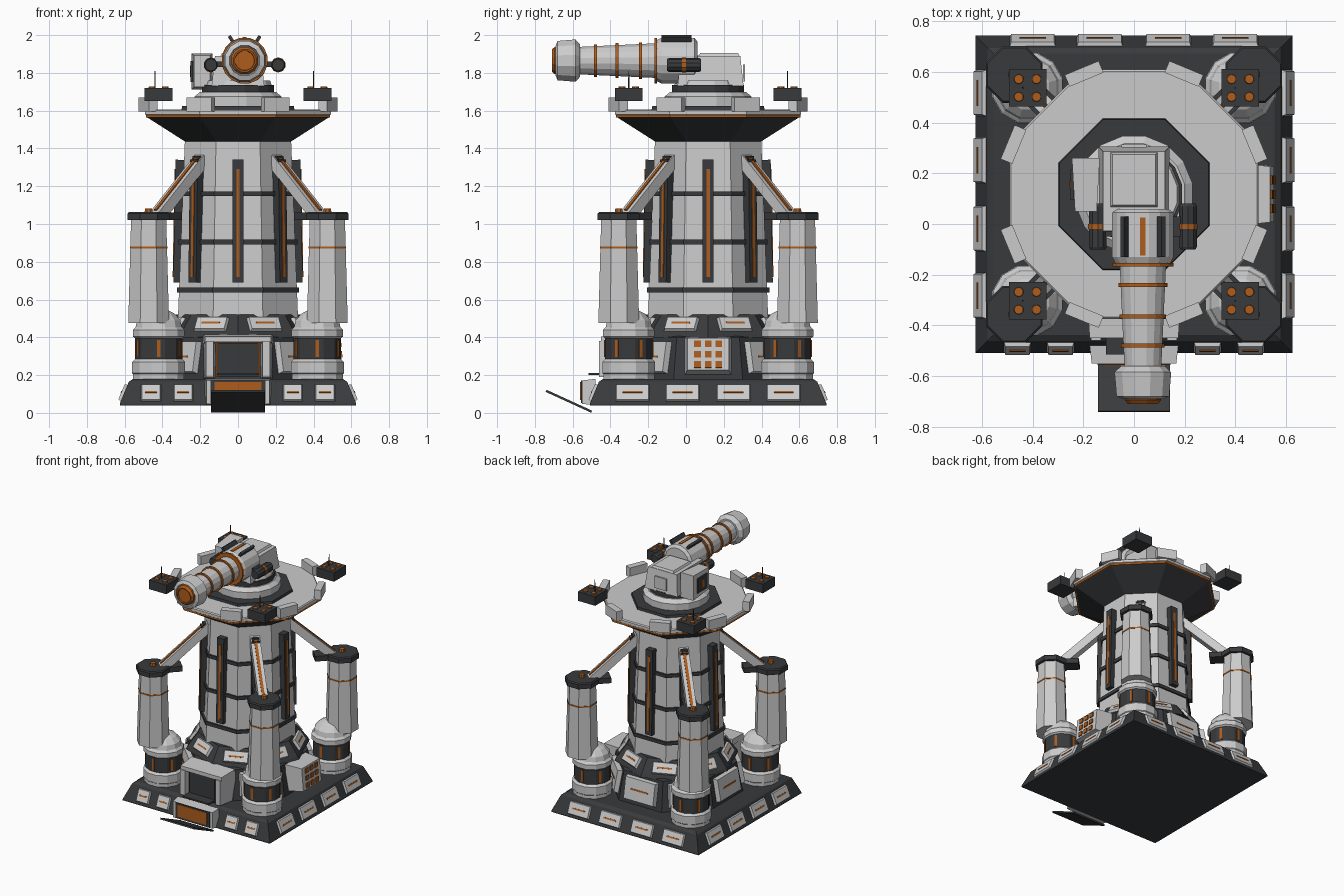
import bpy, bmesh
from math import radians, cos, sin, pi
from mathutils import Matrix, Vector

if "Cube" in bpy.data.objects:
    bpy.data.objects.remove(bpy.data.objects["Cube"])

CY = 0.117                       # tower axis in y
C = (0, CY)
T = lambda x, y, z: Matrix.Translation((x, y, z))
R = lambda a, ax: Matrix.Rotation(radians(a), 4, ax)


def material(name, rgb):
    m = bpy.data.materials.new(name)
    m.diffuse_color = (*rgb, 1)
    m.use_nodes = True
    m.node_tree.nodes["Principled BSDF"].inputs["Base Color"].default_value = m.diffuse_color
    return m


DARK = material("dark_metal", (0.04, 0.042, 0.046))
ORANGE = material("orange_trim", (0.42, 0.11, 0.012))


def add(name, bm, mat):
    bmesh.ops.recalc_face_normals(bm, faces=bm.faces)
    me = bpy.data.meshes.new(name)
    bm.to_mesh(me)
    bm.free()
    if mat:
        me.materials.append(mat)
    ob = bpy.data.objects.new(name, me)
    bpy.context.collection.objects.link(ob)
    return ob


def lathe(name, profile, n=8, M=T(0, CY, 0), mat=None):
    """Prism stack from (apothem, height) points, flats facing the axes."""
    bm = bmesh.new()
    rings = []
    for r, z in profile:
        r /= cos(pi / n)
        rings.append([bm.verts.new(M @ Vector((r * cos((i + .5) * 2 * pi / n),
                      r * sin((i + .5) * 2 * pi / n), z))) for i in range(n)])
    for a, b in zip(rings, rings[1:]):
        for i in range(n):
            j = (i + 1) % n
            bm.faces.new((a[i], a[j], b[j], b[i]))
    bm.faces.new(rings[0])
    bm.faces.new(rings[-1])
    return add(name, bm, mat)


def box(name, size, M, mat=None, inset=0):
    """Box whose local -y face can be inset to give a bevelled plate."""
    bm = bmesh.new()
    bmesh.ops.create_cube(bm, size=1)
    for v in bm.verts:
        s = [1 if c > 0 else -1 for c in v.co]
        k = inset if s[1] < 0 else 0
        v.co = M @ Vector((s[0] * (size[0] / 2 - k), s[1] * size[1] / 2, s[2] * (size[2] / 2 - k)))
    return add(name, bm, mat)


def at(ang, dist, z, tilt=0, side=0, c=C):
    """Frame on a side of the tower: 0 front, 90 right, 180 back, 270 left."""
    return T(c[0], c[1], 0) @ R(ang, 'Z') @ T(side, -dist, z) @ R(-tilt, 'X')


def panel(name, w, h, M, depth=0.03, stripe=0.55):
    box(name, (w, depth, h), M, None, 0.01)
    box(name + "_stripe", (w * stripe, 0.006, 0.011), M @ T(0, -depth / 2, 0), ORANGE)


# Base plinth with sloped armour panels
lathe("base_plinth", [(.626, .04), (.626, .05), (.578, .165), (.555, .18)], 4, mat=DARK)
for ang in (0, 90, 180, 270):
    w, spots = (.115, (-.46, -.29, .29, .46)) if ang == 0 else (.19, (-.4, -.135, .135, .4))
    for s in spots:
        panel("base_panel", w, .105, at(ang, .603, .105, 22.6, s))

# Lower gate and ramp
box("gate_block", (.35, .07, .14), T(0, -.515, .11), None, .008)
box("gate_frame", (.29, .012, .12), T(0, -.55, .112), DARK)
box("gate_panel", (.25, .014, .095), T(0, -.553, .115), ORANGE)
box("ramp", (.285, .265, .012), T(0, -.62, .0615) @ R(-24.6, 'X'), DARK)

# Two-tier octagonal skirt
lathe("lower_skirt", [(.44, .18), (.40, .40), (.36, .41)], mat=DARK)
lathe("upper_skirt", [(.405, .40), (.395, .42), (.325, .52)], M=T(0, CY, 0) @ R(22.5, 'Z'), mat=DARK)
for i in range(8):
    panel("upper_skirt_panel", .19, .095, at(22.5 + 45 * i, .366, .468, 35))
for ang in (45, 135, 180, 225, 270, 315):
    panel("lower_skirt_panel", .27, .18, at(ang, .43, .295, 10), .045)

# Vent grid on the right
vent = at(90, .48, .305, 5)
box("vent_housing", (.25, .13, .2), vent, None, .015)
for i in (-1, 0, 1):
    for k in (-1, 0, 1):
        box("vent_cell", (.035, .012, .035), vent @ T(i * .056, -.066, k * .055), ORANGE)

# Front entrance
for s in (-1, 1):
    box("door_jamb", (.06, .17, .21), T(s * .15, -.375, .285), None, .01)
box("door_lintel", (.37, .15, .05), T(0, -.375, .39), None, .01)
box("door_trim", (.235, .1, .19), T(0, -.38, .285), ORANGE)
box("door", (.215, .1, .18), T(0, -.388, .28), DARK)
box("door_step", (.22, .08, .012), T(0, -.475, .206), DARK)

# Main tower shaft, bands and light rails
lathe("tower_shaft", [(.318, .50), (.281, 1.45)])
for z in (.65, .905, 1.16):
    r = .318 - (z - .5) * .039 + .012
    lathe("tower_band", [(r, z - .013), (r, z + .013)], mat=DARK)
for i in range(8):
    box("rail", (.058, .05, .65), at(45 * i, .312, 1.015, 1), DARK)
    box("rail_light", (.018, .01, .57), at(45 * i, .336, 1.005, 1), ORANGE)

# Corner assemblies
for ang in (45, 135, 225, 315):
    def corner(d):
        p = at(ang, d * 2 ** .5, 0).translation
        return p.x, p.y
    dx, dy = corner(.42)
    D = T(dx, dy, 0)
    lathe("tank_foot", [(.135, .18), (.135, .205), (.14, .21), (.14, .27), (.125, .285)], 12, D)
    lathe("tank_drum", [(.125, .28), (.125, .40)], 12, D, DARK)
    lathe("tank_dome", [(.125, .395), (.137, .405), (.137, .44), (.122, .455), (.115, .49),
                        (.085, .525), (.045, .545)], 12, D)
    for i in range(6):
        box("tank_light", (.018, .01, .09), at(60 * i, .125, .34, c=(dx, dy)), ORANGE)
    # pillar
    px, py = corner(.473)
    P = T(px, py, 0)
    lathe("pillar", [(.108, .475), (.093, 1.03)], 8, P)
    lathe("pillar_band", [(.1, .87), (.1, .88)], 8, P, ORANGE)
    lathe("pillar_cap", [(.112, 1.02), (.112, 1.055), (.105, 1.063)], 8, P, DARK)
    lathe("pillar_stud", [(.022, 1.06), (.018, 1.083)], 8, P, ORANGE)
    box("strut_bracket", (.1, .18, .04), at(ang, .56, 1.04), DARK)
    # strut
    S = at(ang, .44, 1.19, -42)
    box("strut", (.068, .46, .06), S)
    box("strut_stripe", (.02, .42, .008), S @ T(0, 0, .032), ORANGE)
    box("strut_clamp", (.05, .05, .05), at(ang, .292, 1.335), DARK)
    # floating launcher pod
    L = D @ T(0, 0, 1.685)
    box("launcher", (.148, .148, .07), L, DARK)
    for i in (-1, 1):
        for k in (-1, 1):
            lathe("launcher_tube", [(.019, .03), (.017, .044)], 10, L @ T(i * .035, k * .035, 0), ORANGE)
    lathe("antenna", [(.003, .03), (.002, .125)], 6, L @ T(-.02, 0, 0), DARK)

# Gallery deck
lathe("deck_underside", [(.27, 1.43), (.482, 1.565)], mat=DARK)
lathe("deck_rim", [(.488, 1.563), (.488, 1.577)], mat=ORANGE)
lathe("deck", [(.485, 1.575), (.492, 1.58), (.492, 1.6), (.485, 1.607)])
lathe("deck_pad", [(.3, 1.6), (.295, 1.625)], mat=DARK)
for i in range(8):
    box("parapet", (.145, .05, .075), at(22.5 + 45 * i, .515, 1.633))

# Turret
lathe("turntable", [(.23, 1.62), (.23, 1.675), (.2, 1.70)], 16)
lathe("turntable_ring", [(.19, 1.69), (.19, 1.735)], 16, mat=DARK)
lathe("turret_ring", [(.18, 1.73), (.17, 1.76)], 16)
box("turret_body", (.28, .16, .35), T(0, .13, 1.81) @ R(-90, 'X'), None, .018)
box("turret_roof", (.19, .02, .22), T(0, .175, 1.895) @ R(-90, 'X'), None, .01)
box("equipment_box", (.11, .21, .19), T(-.19, .155, 1.808), None, .012)
box("equipment_panel", (.012, .12, .11), T(-.245, .155, 1.808), DARK)
box("equipment_light", (.012, .03, .06), T(-.249, .155, 1.808), ORANGE)
box("rear_hatch", (.1, .012, .09), T(0, .307, 1.80), None)

# Cannon, lathed along -y
A = T(.035, 0, 1.865)
G = A @ R(90, 'X')
lathe("cannon_housing", [(.1, -.06), (.121, -.045), (.121, .13), (.108, .155)], 16, G)
lathe("cannon_collar", [(.12, .153), (.12, .168)], 16, G, ORANGE)
lathe("cannon_barrel", [(.092, .15), (.072, .58)], 16, G)
for d, r in ((.24, .097), (.365, .092), (.48, .086)):
    lathe("barrel_ring", [(r, d - .008), (r, d + .008)], 16, G, ORANGE)
lathe("muzzle", [(.085, .56), (.112, .585), (.104, .68), (.08, .69), (.075, .675)], 12, G)
lathe("muzzle_core", [(.072, .67), (.072, .695), (.06, .71), (.052, .71), (.05, .7)], 12, G, ORANGE)
for a in (-32, 32):
    box("housing_fin", (.018, .16, .045), A @ R(a, 'Y') @ T(0, -.05, .131), DARK)
box("housing_light", (.022, .15, .012), A @ T(0, -.05, .12), ORANGE)

# Side sight pods beside the cannon
for s in (-1, 1):
    K = T(.035 + s * .178, 0, 1.842) @ R(90, 'X')
    lathe("sight_pod", [(.03, -.08), (.035, -.07), (.035, .09), (.03, .1)], 10, K, DARK)
    lathe("sight_band", [(.038, 0), (.038, .02)], 10, K, ORANGE)
    box("sight_mount", (.07, .08, .03), T(.035 + s * .135, -.01, 1.845), DARK)
